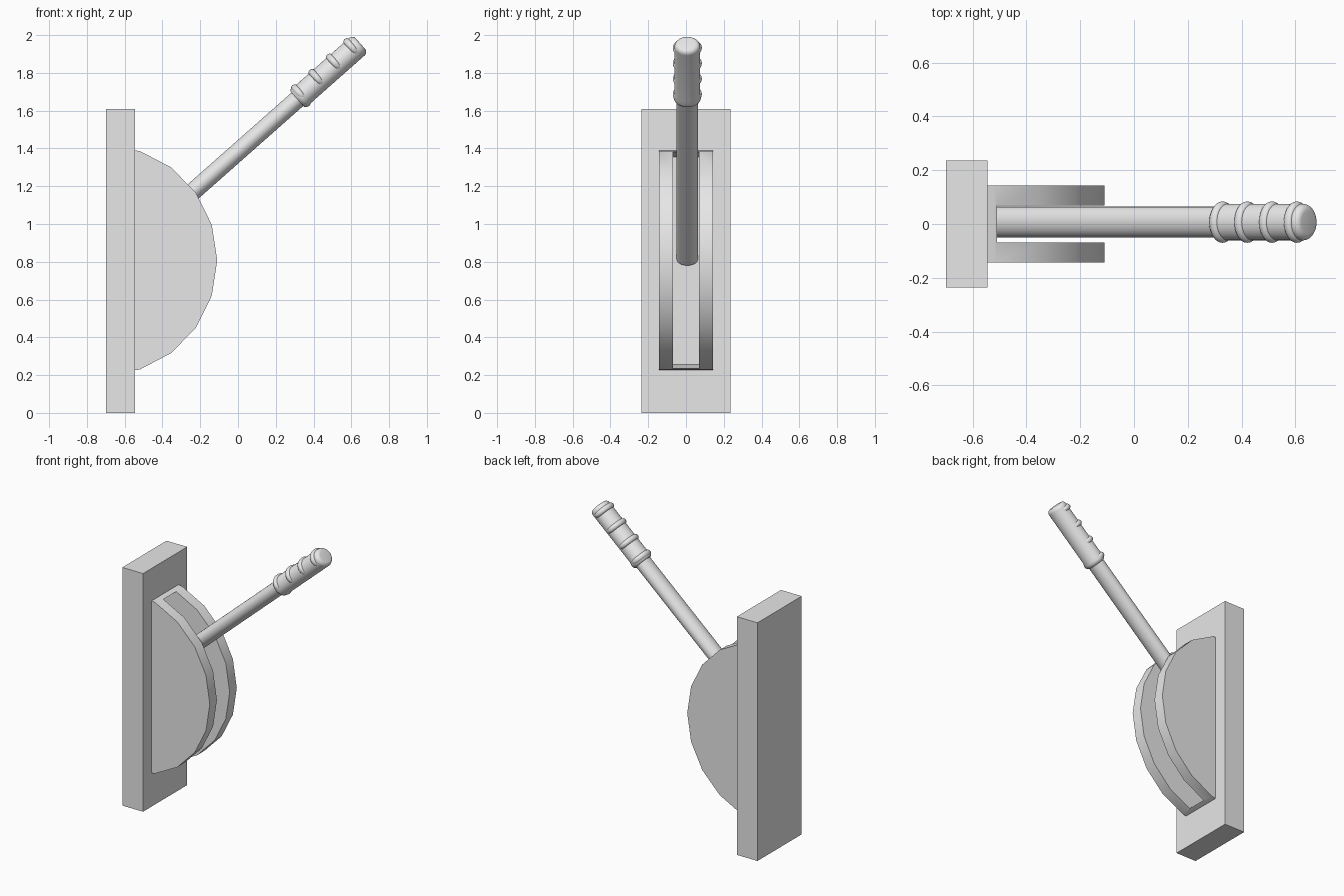
import bpy, bmesh, math
from mathutils import Matrix, Vector

if "Cube" in bpy.data.objects:
    bpy.data.objects.remove(bpy.data.objects["Cube"], do_unlink=True)

grey = bpy.data.materials.new("light_grey")
grey.use_nodes = True
grey.diffuse_color = (0.8, 0.8, 0.8, 1)
grey.node_tree.nodes["Principled BSDF"].inputs["Base Color"].default_value = (0.8, 0.8, 0.8, 1)


def make(name, bm, smooth=None):
    bmesh.ops.recalc_face_normals(bm, faces=bm.faces[:])
    mesh = bpy.data.meshes.new(name)
    bm.to_mesh(mesh)
    bm.free()
    mesh.materials.append(grey)
    ob = bpy.data.objects.new(name, mesh)
    bpy.context.collection.objects.link(ob)
    if smooth:
        shade(ob, smooth)
    return ob


def select(ob):
    bpy.ops.object.select_all(action="DESELECT")
    ob.select_set(True)
    bpy.context.view_layer.objects.active = ob


def shade(ob, degrees):
    select(ob)
    bpy.ops.object.shade_smooth_by_angle(angle=math.radians(degrees))


def prism(name, profile, half_width):
    """Extrude an x-z profile symmetrically along y."""
    bm = bmesh.new()
    face = bm.faces.new([bm.verts.new((x, -half_width, z)) for x, z in profile])
    new = bmesh.ops.extrude_face_region(bm, geom=[face])["geom"]
    bmesh.ops.translate(bm, vec=(0, 2 * half_width, 0),
                        verts=[v for v in new if isinstance(v, bmesh.types.BMVert)])
    return make(name, bm)


def lathe(bm, profile, flatten, steps=32):
    """Revolve (radius, height) points around z; flatten squashes local x."""
    rings = []
    for r, h in profile:
        rings.append([bm.verts.new((flatten * r * math.cos(a), r * math.sin(a), h))
                      for a in (math.tau * i / steps for i in range(steps))])
    for low, high in zip(rings, rings[1:]):
        for i in range(steps):
            j = (i + 1) % steps
            bm.faces.new((low[i], low[j], high[j], high[i]))
    bm.faces.new(rings[0])
    bm.faces.new(rings[-1])


# Wall plate
plate = prism("wall_plate", [(-0.7, 0), (-0.545, 0), (-0.545, 1.61), (-0.7, 1.61)], 0.236)

# Half-round housing, sunk into the plate
arc = [math.radians(a) for a in range(-72, 73, 18)]
rim = [(-0.7 + 0.59 * math.cos(a), 0.808 + 0.607 * math.sin(a)) for a in arc]
housing = prism("lever_housing", [(-0.6, 0.216)] + rim + [(-0.6, 1.4)], 0.144)

# Slot through the housing, with sloped ends and a floor inside the plate
slot = prism("slot_cutter", [(-0.63, 0.255), (-0.507, 0.234), (0.2, 0.1),
                             (0.2, 1.5), (-0.507, 1.382), (-0.63, 1.355)], 0.068)
slot.hide_render = True
for ob in (plate, housing):
    cut = ob.modifiers.new("slot", "BOOLEAN")
    cut.operation = "DIFFERENCE"
    cut.solver = "EXACT"
    cut.object = slot
    select(ob)
    bpy.ops.object.modifier_apply(modifier=cut.name)
bpy.data.objects.remove(slot, do_unlink=True)
shade(housing, 40)

# Lever frame: local z runs along the lever towards its tip, local x is its upper side
along = Vector((0.749, 0, 0.662)).normalized()
upper = Vector((-along.z, 0, along.x))
side = along.cross(upper)
frame = Matrix((upper, side, along)).transposed().to_4x4()
frame.translation = (0.648, 0.007, 1.955)

# Lever shaft
bm = bmesh.new()
lathe(bm, [(0.0575, -1.72), (0.0575, -0.38)], 0.82)
bm.transform(frame)
make("lever_shaft", bm, 40)

# Grip with a rounded tip and a collar at its lower end
bm = bmesh.new()
tip = [(0.042 + 0.026 * math.cos(a), -0.026 + 0.026 * math.sin(a))
       for a in (math.radians(d) for d in range(0, 91, 18))]
lathe(bm, [(0.06, -0.445), (0.071, -0.435), (0.074, -0.42), (0.068, -0.4)] + tip, 0.91)
bm.transform(frame)
make("grip", bm, 40)

# Finger ridges wrapped over the upper side of the grip
for n in range(4):
    bm = bmesh.new()
    section = [(0.06 + 0.017 * math.cos(a), 0.018 * math.sin(a))
               for a in (math.radians(d) for d in range(-90, 91, 18))]
    lathe(bm, section, 0.8)
    bm.transform(frame @ Matrix.Translation((0.011, 0, -0.416 + 0.123 * n)))
    make(f"finger_ridge_{n + 1}", bm, 50)
